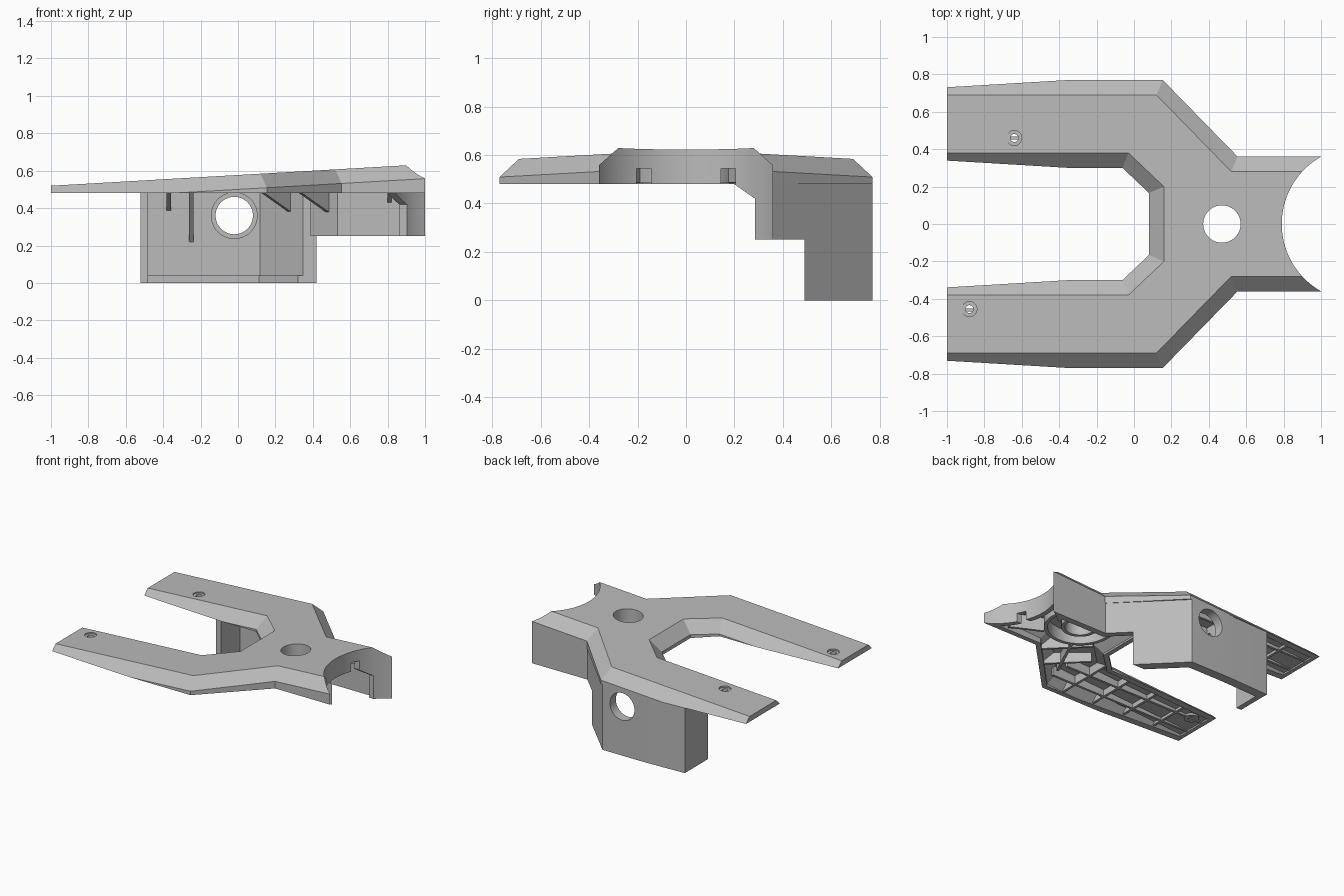
import bpy, bmesh, math
from mathutils import Vector, Matrix

old = bpy.data.objects.get("Cube")
if old:
    bpy.data.objects.remove(old, do_unlink=True)

grey = bpy.data.materials.new("matte grey")
grey.use_nodes = True
colour = (0.5, 0.5, 0.5, 1)
grey.diffuse_color = colour
grey.node_tree.nodes["Principled BSDF"].inputs["Base Color"].default_value = colour

RIM = 0.48                 # underside of the tray
ARC_X, ARC_R = 1.203, 0.413  # concave neck end
HOLE_X = 0.47
SCREWS = [(-0.64, 0.46), (-0.88, -0.455)]
parts = []


def deck(drop=0.0):
    """Sloping plane parallel to the top face."""
    return lambda x, y: 0.577 + 0.0575 * x - drop


def finish(name, bm):
    bmesh.ops.recalc_face_normals(bm, faces=bm.faces)
    me = bpy.data.meshes.new(name)
    bm.to_mesh(me)
    bm.free()
    me.materials.append(grey)
    ob = bpy.data.objects.new(name, me)
    bpy.context.collection.objects.link(ob)
    return ob


def loft(name, levels):
    """Stack of outlines, each with a height or a height rule."""
    bm = bmesh.new()
    rings = []
    for poly, z in levels:
        rings.append([bm.verts.new((x, y, z(x, y) if callable(z) else z)) for x, y in poly])
    for a, b in zip(rings, rings[1:]):
        for i in range(len(a)):
            j = (i + 1) % len(a)
            bm.faces.new((a[i], a[j], b[j], b[i]))
    bm.faces.new(rings[0])
    bm.faces.new(rings[-1])
    return finish(name, bm)


def prism(name, poly, lo, hi):
    return loft(name, [(poly, lo), (poly, hi)])


def box(name, x0, x1, y0, y1, z0, z1):
    return prism(name, [(x0, y0), (x1, y0), (x1, y1), (x0, y1)], z0, z1)


def rod(name, centre, r, length, axis="Z", r2=None, sides=64):
    bm = bmesh.new()
    turn = Matrix.Rotation(math.pi / 2, 4, "X") if axis == "Y" else Matrix()
    bmesh.ops.create_cone(bm, cap_ends=True, segments=sides, radius1=r,
                          radius2=r if r2 is None else r2, depth=length,
                          matrix=Matrix.Translation(centre) @ turn)
    return finish(name, bm)


def combine(target, tool, op="DIFFERENCE", keep=False):
    mod = target.modifiers.new("combine", "BOOLEAN")
    mod.operation, mod.solver, mod.object = op, "EXACT", tool
    mod.use_self = op != "DIFFERENCE"
    bpy.context.view_layer.objects.active = target
    bpy.ops.object.modifier_apply(modifier=mod.name)
    if not keep:
        bpy.data.objects.remove(tool, do_unlink=True)
    return target


def offset(poly, d, closed=True):
    """Mitred offset to the right of the path."""
    out, n = [], len(poly)
    for i in range(n):
        p = Vector(poly[i])
        a = p - Vector(poly[i - 1]) if closed or i > 0 else None
        b = Vector(poly[(i + 1) % n]) - p if closed or i < n - 1 else None
        a, b = a or b, b or a
        na = Vector((a.y, -a.x)).normalized()
        nb = Vector((b.y, -b.x)).normalized()
        out.append(tuple(p + (na + nb) * (d / (1 + na.dot(nb)))))
    return out


def strip(path, thick):
    return path + offset(path, thick, False)[::-1]


# Forked outline of the top face, counter-clockwise
half = [(1.3, 0.28), (0.52, 0.28), (0.12, 0.69), (-1.3, 0.69),
        (-1.3, 0.38), (-0.03, 0.38), (0.16, 0.2)]
outline = half + [(x, -y) for x, y in half[::-1]]

# Chamfered tray and the hollow below it
tray = loft("forked_tray", [(offset(outline, 0.08), 0.3),
                            (offset(outline, 0.08), deck(0.077)), (outline, deck())])
combine(tray, box("clip", -1, 1.1, -1, 1, RIM, 1), "INTERSECT")
combine(tray, rod("arc", (ARC_X, 0, 0.5), ARC_R, 1, sides=128))
hollow = loft("hollow", [(offset(outline, 0.045), 0.3),
                         (offset(outline, 0.045), deck(0.09)),
                         (offset(outline, -0.02), deck(0.03))])
combine(hollow, box("clip", -0.97, 1.1, -1, 1, 0.4, 1), "INTERSECT")
combine(hollow, rod("arc", (ARC_X, 0, 0.5), ARC_R + 0.035, 1, sides=128))
combine(tray, hollow, keep=True)

# Deck holes, countersinks and notches in the neck end
combine(tray, rod("hole", (HOLE_X, 0, 0.5), 0.1, 1))
for x, y in SCREWS:
    top = deck()(x, y)
    combine(tray, rod("hole", (x, y, 0.5), 0.021, 1, sides=32))
    combine(tray, rod("sink", (x, y, top + 0.01), 0.04, 0.04, sides=32))
for s in (-1, 1):
    combine(tray, box("notch", 0.7, 0.95, s * 0.175 - 0.03, s * 0.175 + 0.03, 0.4, 0.545))
parts.append(tray)

# Stiffening ribs, trimmed to the hollow
T = 0.009
ribs = []
for s in (-1, 1):
    for x in (-0.75, -0.5, -0.25, 0.0):
        ribs.append([(x - T, s * 0.25), (x + T, s * 0.25), (x + T, s * 0.8), (x - T, s * 0.8)])
    for y in (0.46, 0.61):
        ribs.append([(-1, s * y - T), (0.2, s * y - T), (0.2, s * y + T), (-1, s * y + T)])
    for x, y in ((0.12, 0.3), (0.24, 0.14)):
        ribs.append(strip([(x, s * y), (x + 0.35, s * (y + 0.35))], 2 * T))
    ribs.append(strip([(0.2, s * 0.54), (0.36, s * 0.2)], 2 * T))
    ribs.append(strip([(0.62, s * 0.19), (0.84, s * 0.3)], 2 * T))
for i, poly in enumerate(ribs):
    rib = prism("rib_%d" % i, poly, RIM + 0.006, 0.8)
    parts.append(combine(rib, hollow, "INTERSECT", keep=True))

# Round bosses under the holes
bosses = [(HOLE_X, 0, 0.24, 0.215), (HOLE_X, 0, 0.125, 0.1)]
bosses += [(x, y, 0.05, 0.022) for x, y in SCREWS]
for i, (x, y, r, bore) in enumerate(bosses):
    lo, hi = RIM + 0.004, deck(0.025)(x, y) + 0.05
    boss = rod("boss_%d" % i, (x, y, (lo + hi) / 2), r, hi - lo)
    combine(boss, rod("bore", (x, y, 0.5), bore, 1))
    parts.append(combine(boss, hollow, "INTERSECT", keep=True))
bpy.data.objects.remove(hollow, do_unlink=True)

# Deep side skirt with its end wall and bottom lip
path = [(-0.52, 0.757), (-0.18, 0.77), (0.14, 0.77), (0.55, 0.36), (1.0, 0.36)]
skirt = prism("side_skirt", strip(path[:4], 0.052), 0, RIM)
lip = prism("skirt_lip", strip(path[:4], 0.07), 0, 0.04)
for ob in (skirt, lip):
    combine(ob, box("clip", -1, 1, 0, 0.49, -0.1, 0.6))
parts += [skirt, lip, box("skirt_end_wall", -0.52, -0.48, 0.49, 0.755, 0, RIM)]

# Round window through the skirt with a raised collar
collar = rod("window_collar", (-0.02, 0.735, 0.36), 0.125, 0.068, "Y")
for ob in (skirt, collar):
    combine(ob, rod("window", (-0.02, 0.75, 0.36), 0.1, 0.3, "Y"))
parts.append(collar)

# Shallower skirt along the neck
neck = prism("neck_skirt", strip([(0.42, 0.49)] + path[3:], 0.045), 0.25, RIM)
combine(neck, rod("arc", (ARC_X, 0, 0.4), ARC_R, 1, sides=128))
parts.append(neck)


# Curved post and brace at the neck end
def arc_wall(y0, y1, n=8):
    ys = [y0 + (y1 - y0) * i / n for i in range(n + 1)]
    edge = [(ARC_X - math.sqrt(ARC_R ** 2 - y * y), y) for y in ys]
    return edge + [(max(x - 0.04, 0.8), y) for x, y in edge[::-1]]


parts.append(prism("neck_post", arc_wall(0.285, 0.36), 0.25, RIM))
parts.append(prism("neck_brace", arc_wall(0.2, 0.285),
                   lambda x, y: RIM - 0.001 - 0.7 * (y - 0.2), RIM))

# Triangular gussets joining the skirt to the deck: foot, direction, reach, drop
gussets = [((-0.37, 0.74), (0, -1), 0.2, 0.11), ((-0.25, 0.74), (0, -1), 0.25, 0.29),
           ((0.29, 0.58), (-0.7, -0.7), 0.24, 0.11), ((0.49, 0.38), (-0.7, -0.7), 0.24, 0.11),
           ((0.81, 0.33), (0, -1), 0.1, 0.06)]
for i, (foot, way, reach, drop) in enumerate(gussets):
    p, d = Vector(foot), Vector(way).normalized()
    side = Vector((-d.y, d.x)) * 0.012
    bm = bmesh.new()
    ends = []
    for s in (-1, 1):
        a, b = p + side * s, p + side * s + d * reach
        ends.append([bm.verts.new(v) for v in
                     ((a.x, a.y, RIM + 0.01), (a.x, a.y, RIM - drop), (b.x, b.y, RIM + 0.01))])
    for j in range(3):
        k = (j + 1) % 3
        bm.faces.new((ends[0][j], ends[0][k], ends[1][k], ends[1][j]))
    bm.faces.new(ends[0])
    bm.faces.new(ends[1])
    parts.append(finish("gusset_%d" % i, bm))

# Smooth the round walls, keep the edges crisp
bpy.ops.object.select_all(action="DESELECT")
for ob in parts:
    ob.select_set(True)
bpy.context.view_layer.objects.active = tray
bpy.ops.object.shade_smooth_by_angle(angle=math.radians(25))
